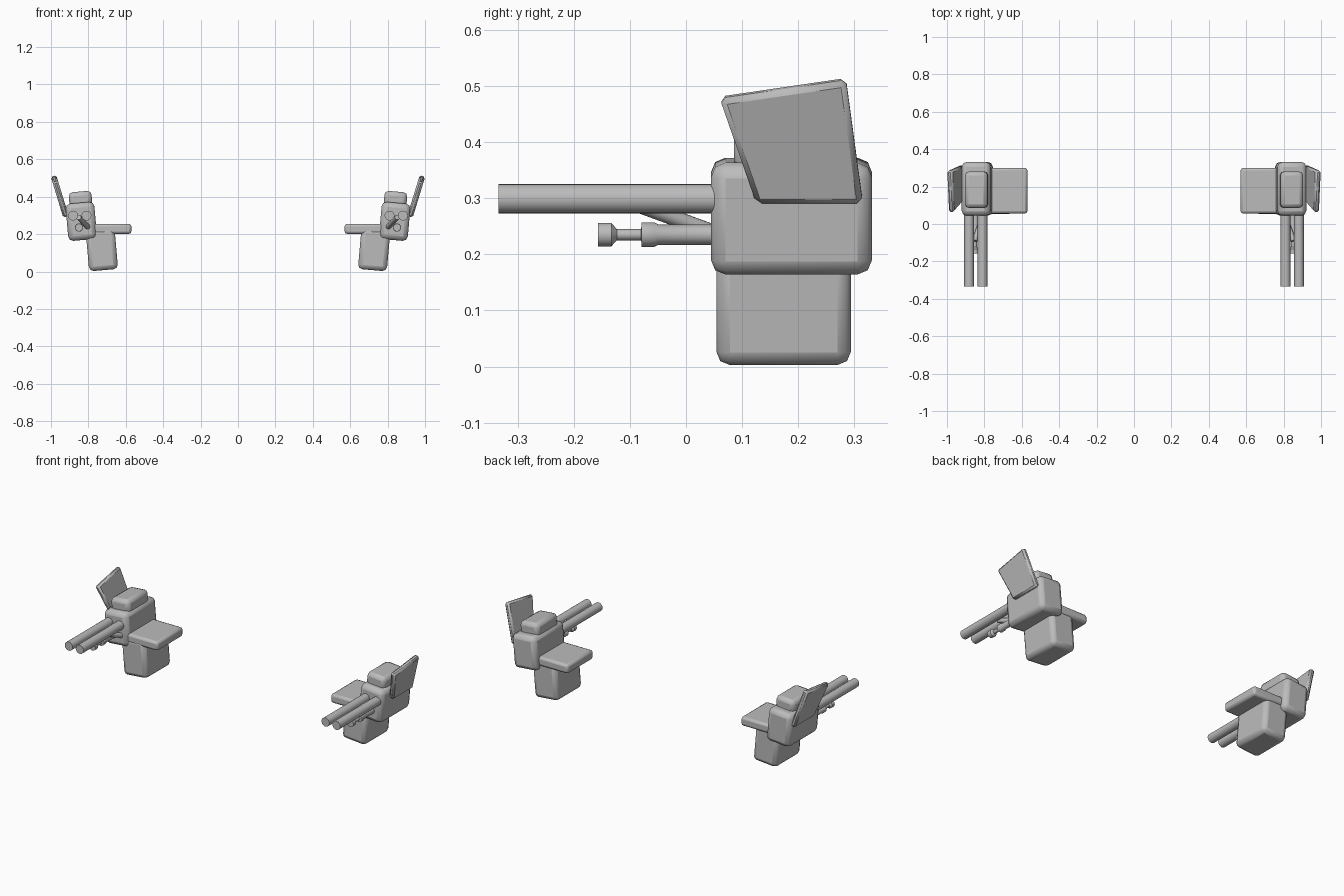
import bpy, bmesh, math
from mathutils import Vector, Matrix

cube = bpy.data.objects.get("Cube")
if cube:
    bpy.data.objects.remove(cube, do_unlink=True)

grey = bpy.data.materials.new("plain grey")
grey.use_nodes = True
grey.diffuse_color = (0.5, 0.5, 0.5, 1)
grey.node_tree.nodes["Principled BSDF"].inputs["Base Color"].default_value = (0.5, 0.5, 0.5, 1)


def finish(name, bm, bevel=0, segments=2):
    """Turn a bmesh into a bevelled object, mirrored across x = 0."""
    bmesh.ops.recalc_face_normals(bm, faces=bm.faces)
    mesh = bpy.data.meshes.new(name)
    bm.to_mesh(mesh)
    bm.free()
    mesh.materials.append(grey)
    obj = bpy.data.objects.new(name, mesh)
    bpy.context.collection.objects.link(obj)
    if bevel:
        mod = obj.modifiers.new("bevel", 'BEVEL')
        mod.width, mod.segments = bevel, segments
    obj.modifiers.new("mirror", 'MIRROR').use_clip = False
    bpy.ops.object.select_all(action='DESELECT')
    obj.select_set(True)
    bpy.context.view_layer.objects.active = obj
    bpy.ops.object.shade_smooth_by_angle(angle=math.radians(30))
    return obj


def box(name, center, size, tilt=0, bevel=0.02, segments=2):
    bm = bmesh.new()
    place = Matrix.Translation(center) @ Matrix.Rotation(math.radians(tilt), 4, 'Y')
    bmesh.ops.create_cube(bm, size=1, matrix=place @ Matrix.Diagonal((*size, 1)))
    return finish(name, bm, bevel, segments)


def turned(name, start, end, profile, sides=24):
    """Round part along start-end; profile holds (fraction, radius) pairs."""
    start, end = Vector(start), Vector(end)
    turn = (end - start).to_track_quat('Z', 'Y')
    bm = bmesh.new()
    rings = []
    for t, r in profile:
        mid = start.lerp(end, t)
        angles = [math.tau * i / sides for i in range(sides)]
        rings.append([bm.verts.new(mid + turn @ Vector((r * math.cos(a), r * math.sin(a), 0)))
                      for a in angles])
    for low, high in zip(rings, rings[1:]):
        for i in range(sides):
            j = (i + 1) % sides
            bm.faces.new((low[i], low[j], high[j], high[i]))
    bm.faces.new(rings[0])
    bm.faces.new(rings[-1])
    return finish(name, bm)


# Pedestal, side platform, gun housing and raised hatch
box("pedestal", (0.728, 0.174, 0.118), (0.155, 0.24, 0.222), 5, 0.024)
box("platform", (0.69, 0.178, 0.228), (0.24, 0.245, 0.054), 0, 0.014)
box("gun_housing", (0.838, 0.188, 0.268), (0.154, 0.287, 0.2), 5, 0.026)
box("hatch", (0.842, 0.183, 0.385), (0.122, 0.195, 0.085), 5, 0.022)

# Twin main barrels
for side, x in (("inner", 0.81), ("outer", 0.882)):
    turned(side + "_barrel", (x, 0.08, 0.299), (x, -0.334, 0.299), [(0, 0.026), (1, 0.026)])

# Small lower gun with a flared muzzle, and its strut
turned("lower_gun", (0.85, 0.06, 0.235), (0.85, -0.157, 0.235),
       [(0, 0.018), (0.5, 0.018), (0.54, 0.022), (0.64, 0.022), (0.645, 0.01),
        (0.845, 0.01), (0.89, 0.021), (1, 0.021)], 16)
turned("gun_strut", (0.8, 0.06, 0.235), (0.852, -0.09, 0.29), [(0, 0.014), (1, 0.014)], 16)

# Leaning shield: a four-cornered plate extruded towards the inside
bm = bmesh.new()
outline = [(0.06, 0.475), (0.285, 0.508), (0.315, 0.288), (0.125, 0.288)]
lean = math.tan(math.radians(17))
outer = [bm.verts.new((0.934 + (z - 0.288) * lean, y, z)) for y, z in outline]
face = bm.faces.new(outer)
made = bmesh.ops.extrude_face_region(bm, geom=[face])["geom"]
moved = [v for v in made if isinstance(v, bmesh.types.BMVert)]
bmesh.ops.translate(bm, verts=moved, vec=(-0.029, 0, 0.009))
finish("shield", bm, 0.01, 1)
